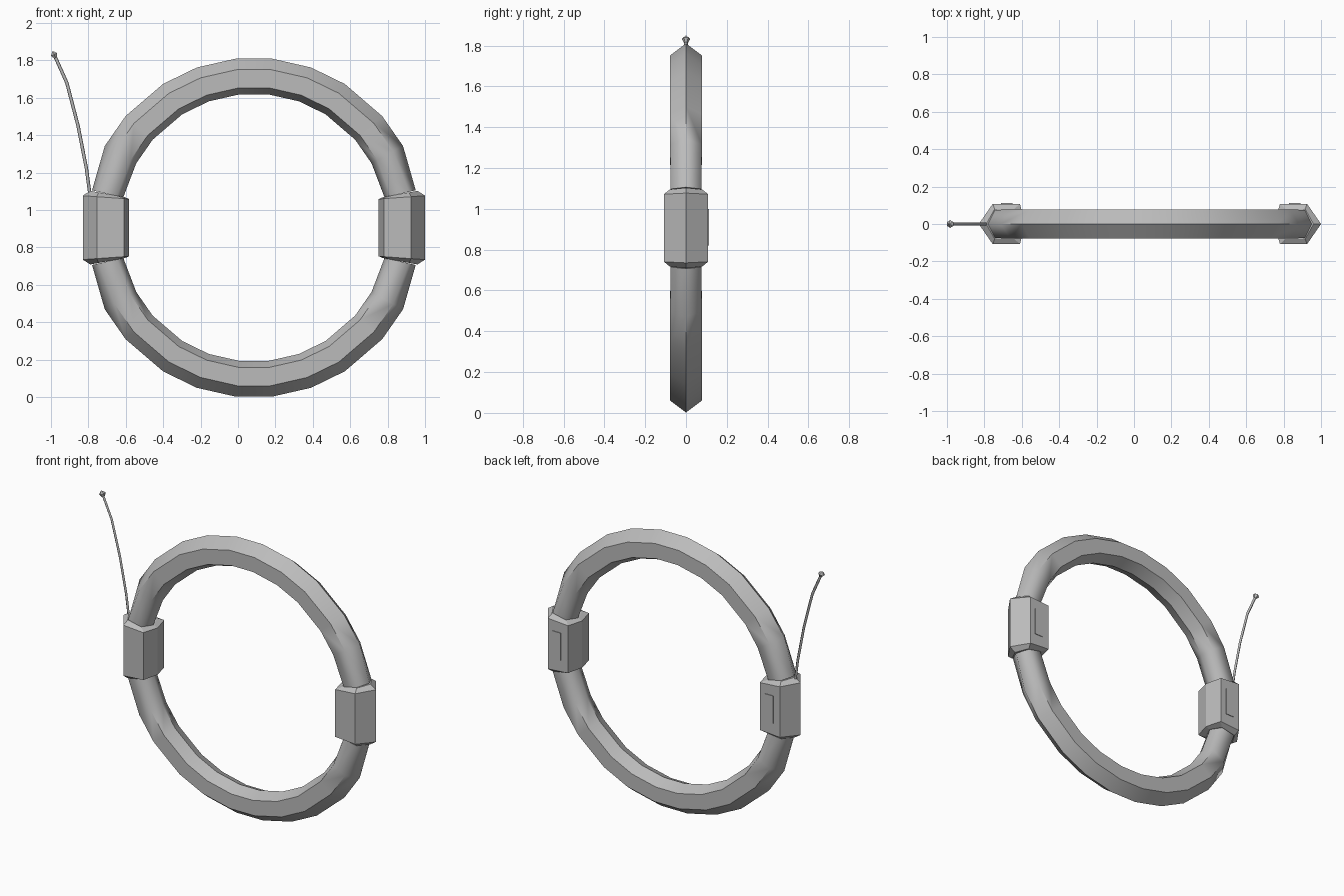
import bpy, bmesh, math
from mathutils import Vector, Matrix

old = bpy.data.objects.get("Cube")
if old:
    bpy.data.objects.remove(old)

CENTRE = Vector((0.085, 0, 0.906))

grey = bpy.data.materials.new("plain_grey")
grey.use_nodes = True
colour = (0.5, 0.5, 0.5, 1)
grey.diffuse_color = colour
grey.node_tree.nodes["Principled BSDF"].inputs["Base Color"].default_value = colour


def finish(name, bm):
    bmesh.ops.recalc_face_normals(bm, faces=bm.faces)
    mesh = bpy.data.meshes.new(name)
    bm.to_mesh(mesh)
    bm.free()
    mesh.materials.append(grey)
    obj = bpy.data.objects.new(name, mesh)
    bpy.context.collection.objects.link(obj)
    return obj


def loft(name, sections, smooth=False, sharp_spans=()):
    """Skin a run of closed sections; sharp_spans keep creases lengthwise."""
    bm = bmesh.new()
    rows = [[bm.verts.new(p) for p in s] for s in sections]
    n = len(rows[0])
    for i in range(len(rows) - 1):
        a, b = rows[i], rows[i + 1]
        for j in range(n):
            k = (j + 1) % n
            face = bm.faces.new((a[j], a[k], b[k], b[j]))
            face.smooth = smooth
        if i in sharp_spans:
            for j in range(n):
                bm.edges.get((a[j], b[j])).smooth = False
    bm.faces.new(rows[0])
    bm.faces.new(rows[-1])
    return finish(name, bm)


def hexagon(outer, shoulder, inner_shoulder, inner, half):
    """Section as (distance from ring centre, depth)."""
    return [(outer, 0), (shoulder, half), (inner_shoulder, half),
            (inner, 0), (inner_shoulder, -half), (shoulder, -half)]


# Upper and lower halves of the ring, with softened sleeves at the ends
quarter = [77, 61.3, 49, 32.3, 19.6, 6]
angles = [-a for a in quarter] + quarter[::-1]
for name, up in (("upper_ring", 1), ("lower_ring", -1)):
    sections = []
    for a in angles:
        t = math.radians(a)
        end = abs(a) > 70
        profile = hexagon(0.888 if end else 0.909, 0.85, 0.752,
                          0.717, 0.075 if end else 0.078)
        sections.append([CENTRE + Vector((r * math.sin(t), y, up * r * math.cos(t)))
                         for r, y in profile])
    loft(name, sections, True, range(1, len(angles) - 2))

# Hexagonal side housings with sloping shoulders
body = hexagon(0.915, 0.84, 0.695, 0.667, 0.108)
cap = hexagon(0.875, 0.83, 0.725, 0.69, 0.08)


def level(profile, base, slope, side, up):
    return [CENTRE + Vector((side * r, y, up * (base + slope * r))) for r, y in profile]


for name, side in (("left_housing", 1), ("right_housing", -1)):
    loft(name, [level(cap, 0.035, 0.185, side, -1),
                level(body, 0.105, 0.072, side, -1),
                level(body, 0.105, 0.072, side, 1),
                level(cap, 0.035, 0.185, side, 1)])

# Thin access plates on the rear of the housings
for name, x in (("left_rear_plate", 0.86), ("right_rear_plate", -0.68)):
    bm = bmesh.new()
    bmesh.ops.create_cube(bm, size=1, matrix=Matrix.Translation((x, 0.108, 0.91))
                          @ Matrix.Diagonal((0.06, 0.008, 0.18, 1)))
    finish(name, bm)

# Bent antenna rod
curve = bpy.data.curves.new("antenna_rod", "CURVE")
curve.dimensions = "3D"
curve.bevel_depth = 0.009
curve.bevel_resolution = 0
curve.use_fill_caps = True
path = [(-0.79, 1.07), (-0.81, 1.22), (-0.855, 1.45), (-0.915, 1.68), (-0.98, 1.825)]
spline = curve.splines.new("POLY")
spline.points.add(len(path) - 1)
for point, (x, z) in zip(spline.points, path):
    point.co = (x, 0, z, 1)
curve.materials.append(grey)
rod = bpy.data.objects.new("antenna_rod", curve)
bpy.context.collection.objects.link(rod)

# Pointed antenna tip
bm = bmesh.new()
tilt = Matrix.Translation((-0.983, 0, 1.832)) @ Matrix.Rotation(math.radians(-24), 4, "Y")
for z, bottom, top in ((0.01, 0.021, 0), (-0.01, 0.01, 0.021)):
    bmesh.ops.create_cone(bm, cap_ends=True, segments=6, radius1=bottom, radius2=top,
                          depth=0.02, matrix=tilt @ Matrix.Translation((0, 0, z)))
finish("antenna_tip", bm)
